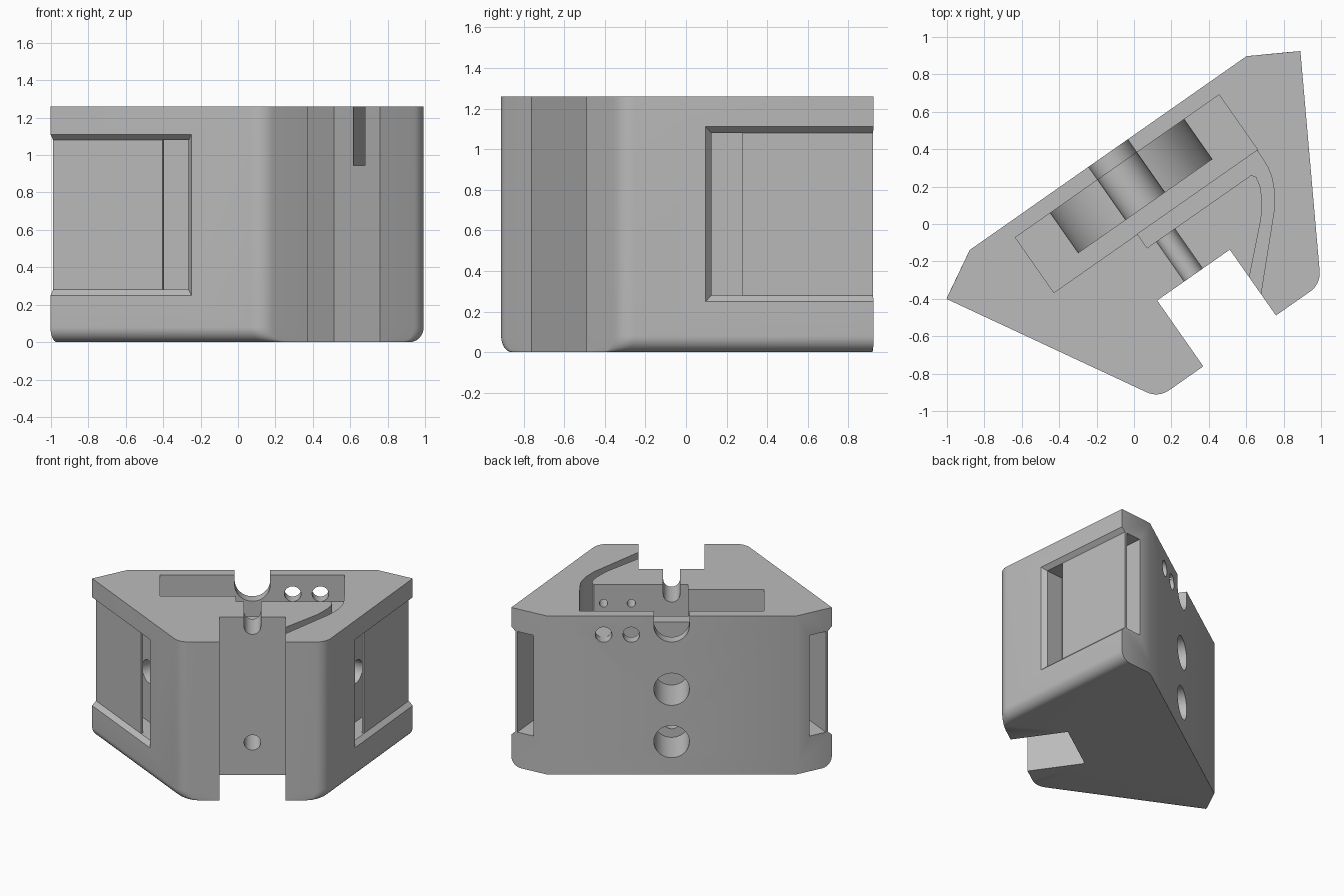
import bpy, bmesh
from math import radians, sin, cos, pi, sqrt
from mathutils import Vector, Matrix

if "Cube" in bpy.data.objects:
    bpy.data.objects.remove(bpy.data.objects["Cube"])

TOP = 1.26
BACK, FRONT = 0.39, -0.836
S30 = sqrt(3) / 2

grey = bpy.data.materials.new("plain_grey")
grey.use_nodes = True
grey.diffuse_color = (0.5, 0.5, 0.5, 1)
grey.node_tree.nodes["Principled BSDF"].inputs["Base Color"].default_value = (0.5, 0.5, 0.5, 1)


def finish(bm, name):
    bmesh.ops.recalc_face_normals(bm, faces=bm.faces[:])
    mesh = bpy.data.meshes.new(name)
    bm.to_mesh(mesh)
    bm.free()
    mesh.materials.append(grey)
    ob = bpy.data.objects.new(name, mesh)
    bpy.context.scene.collection.objects.link(ob)
    return ob


def loft(name, rings):
    """Skin a stack of matching rings and cap both ends."""
    bm = bmesh.new()
    loops = [[bm.verts.new(p) for p in ring] for ring in rings]
    n = len(loops[0])
    for a, b in zip(loops, loops[1:]):
        for i in range(n):
            j = (i + 1) % n
            bm.faces.new((a[i], a[j], b[j], b[i]))
    bm.faces.new(loops[0][::-1])
    bm.faces.new(loops[-1])
    return finish(bm, name)


def prism(name, points, z0, z1):
    return loft(name, [[(x, y, z) for x, y in points] for z in (z0, z1)])


def box(name, x0, x1, y0, y1, z0, z1):
    return prism(name, [(x0, y0), (x1, y0), (x1, y1), (x0, y1)], z0, z1)


def bore(name, a, b, r):
    """Cylinder between two points."""
    a, b = Vector(a), Vector(b)
    bm = bmesh.new()
    turn = (b - a).to_track_quat('Z', 'Y').to_matrix().to_4x4()
    bmesh.ops.create_cone(bm, cap_ends=True, segments=48, radius1=r, radius2=r,
                          depth=(b - a).length,
                          matrix=Matrix.Translation((a + b) / 2) @ turn)
    return finish(bm, name)


def flank(w, t):
    """Point at distance w along the slanted side and t into the block."""
    return 1.155 - 0.5 * w - S30 * t, 0.247 - S30 * w + 0.5 * t


def outline(inset):
    """Half outline from back to front, with rounded front corner."""
    r, steps = 0.12, 8
    edge = flank(0, inset)
    cy = FRONT + r
    inner = flank(0, inset + r)
    cx = inner[0] - (inner[1] - cy) / sqrt(3)
    half = [(0.903, BACK), edge]
    for i in range(steps + 1):
        a = radians(-30 - 60 * i / steps)
        half.append((cx + r * cos(a), cy + r * sin(a)))
    return half + [(-x, y) for x, y in reversed(half)]


# Main block, rounded along the lower edge of both slanted sides
R = 0.08
layers = [(R * (1 - sin(a)), R * (1 - cos(a))) for a in [i * pi / 16 for i in range(9)]]
rings = [[(x, y, z) for x, y in outline(d)] for d, z in layers]
rings = [[(x, y, R * (1 - sin(i * pi / 16))) for x, y in outline(R * (1 - cos(i * pi / 16)))]
         for i in range(8, -1, -1)]
rings.append([(x, y, TOP) for x, y in outline(0)])
body = loft("block_body", rings)

cutters = []


def cut(ob):
    ob.hide_render = True
    cutters.append(ob)


# Front notch through the full height
cut(box("notch", -0.237, 0.237, -1, -0.406, -0.1, 1.4))

# Top recess with round bowl below it
cut(box("top_recess", -0.665, 0.665, -0.055, 0.305, 1.05, 1.4))
cut(bore("bowl", (0, 0.045, 1.1), (0, 0.305, 1.1), 0.44))

# Wire channel that bends round into the notch
cut(prism("wire_channel", [
    (-0.12, -0.145), (0.56, -0.145), (0.575, -0.17), (0.565, -0.22), (0.54, -0.27),
    (0.47, -0.366), (0.2, -0.623), (0.2, -0.733), (0.556, -0.365), (0.613, -0.283),
    (0.642, -0.22), (0.657, -0.16), (0.661, -0.055), (-0.12, -0.055)], 0.945, 1.4))

# Open bolt slot at the top, stepped from wide to narrow
for name, r, y0, y1 in (("wide_slot", 0.128, 0.045, 0.5), ("narrow_slot", 0.06, -0.5, -0.1)):
    cut(bore(name, (0, y0, 1.18), (0, y1, 1.18), r))
    cut(box(name + "_opening", -r, r, y0, y1, 1.18, 1.4))

# Middle and lower bores from the back
for z in (0.676, 0.26):
    cut(bore("back_bore", (0, 0.043, z), (0, 0.5, z), 0.128))
cut(bore("lower_bolt_hole", (0, -0.5, 0.26), (0, 0.1, 0.26), 0.06))

# Pairs of small holes into the recess
for x in (0.29, 0.49):
    cut(bore("back_hole", (x, 0.2, 1.11), (x, 0.5, 1.11), 0.06))
    cut(bore("pin_hole", (x, -0.28, 1.11), (x, -0.1, 1.11), 0.03))

# Side pockets: bevelled recess, cavity behind a thin plate, slot and cross bore
for side in (1, -1):
    def at(w, t, z):
        x, y = flank(w, t)
        return side * x, y, z

    def side_cut(name, w0, w1, t0, t1, flare=0):
        rings = []
        for t, f in ((t0, flare), (t1, 0)):
            lo, hi = 0.28 - f, 1.08 + f
            rings.append([at(w0, t, lo), at(w1 + f, t, lo), at(w1 + f, t, hi), at(w0, t, hi)])
        cut(loft(name, rings))

    side_cut("pocket", -0.2, 0.8, -0.01, 0.033, 0.04)
    side_cut("cavity", -0.2, 0.8, 0.05, 0.184)
    side_cut("plate_slot", 0.645, 0.8, 0.02, 0.1)
    cut(bore("cross_bore", at(0.495, 0.15, 0.676), at(0.495, 0.58, 0.676), 0.09))

for ob in cutters:
    mod = body.modifiers.new(ob.name, 'BOOLEAN')
    mod.operation = 'DIFFERENCE'
    mod.solver = 'EXACT'
    mod.object = ob

# Bake the cuts and drop the cutters
bpy.context.view_layer.update()
graph = bpy.context.evaluated_depsgraph_get()
mesh = bpy.data.meshes.new_from_object(body.evaluated_get(graph))
body.modifiers.clear()
body.data = mesh
mesh.materials.clear()
mesh.materials.append(grey)
for poly in mesh.polygons:
    poly.material_index = 0
for ob in cutters:
    bpy.data.objects.remove(ob)

# Turn the block into its standing position
turn = Matrix.Rotation(radians(35), 4, 'Z')
mesh.transform(turn @ Matrix.Translation((0.104, 0, 0)))

bpy.ops.object.select_all(action='DESELECT')
body.select_set(True)
bpy.context.view_layer.objects.active = body
bpy.ops.object.shade_smooth_by_angle(angle=radians(30))
